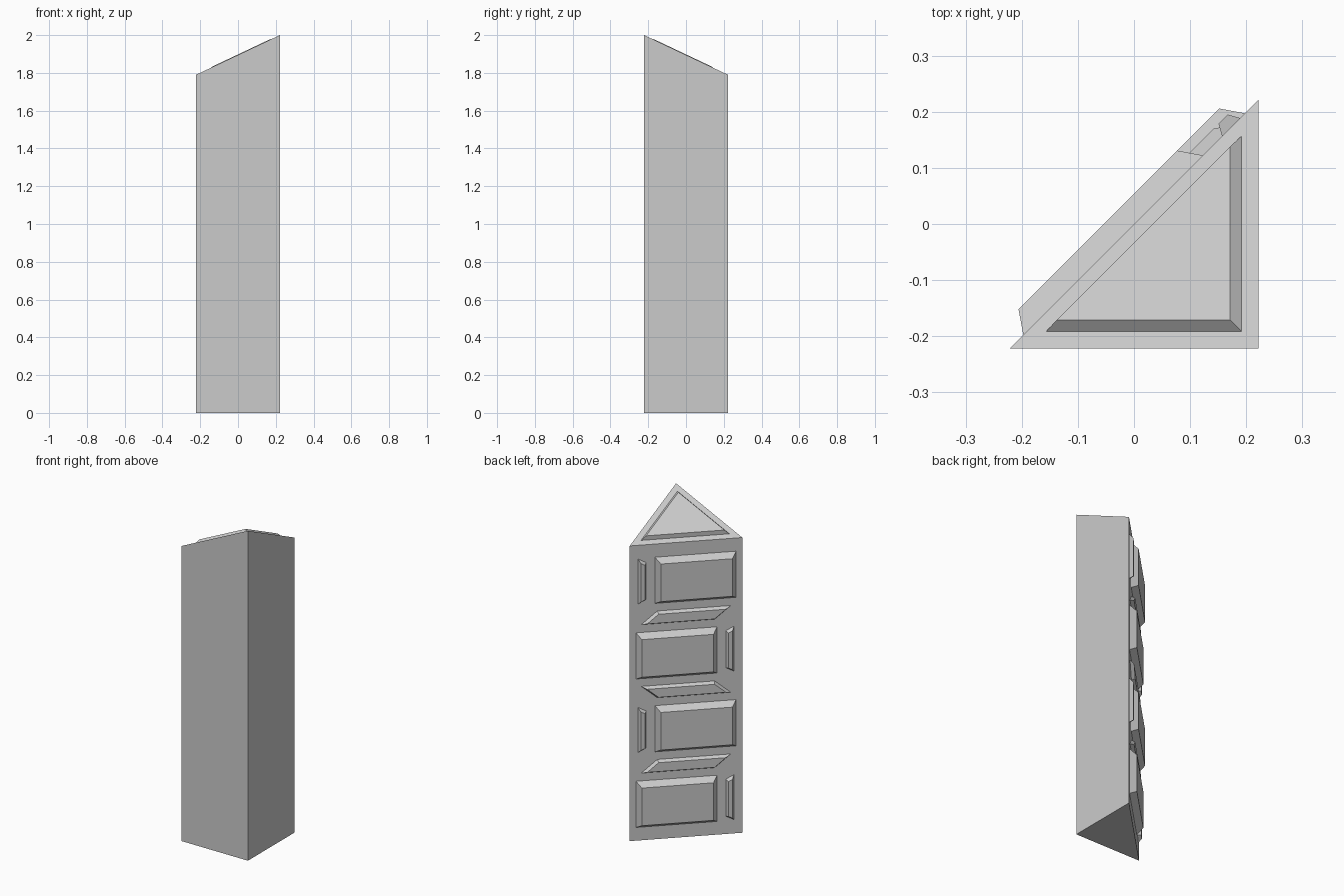
import bpy, bmesh
from mathutils import Vector

if "Cube" in bpy.data.objects:
    bpy.data.objects.remove(bpy.data.objects["Cube"])

H = 0.222                       # half width of the triangular plan
R2 = 2 ** 0.5
LOW, HIGH = 1.79, 2.0           # wall height, peak height
SLOPE = (HIGH - LOW) / (2 * H)


def roof(x, y, lift=0.0):
    """Point on the sloped top, lifted vertically."""
    return (x, y, LOW + SLOPE * (x - y) + lift)


def loft(name, loops):
    """Closed solid through a stack of equal-length point loops."""
    bm = bmesh.new()
    rings = [[bm.verts.new(p) for p in loop] for loop in loops]
    n = len(rings[0])
    for a, b in zip(rings, rings[1:]):
        for i in range(n):
            j = (i + 1) % n
            bm.faces.new((a[i], a[j], b[j], b[i]))
    bm.faces.new(rings[0][::-1])
    bm.faces.new(rings[-1])
    bmesh.ops.recalc_face_normals(bm, faces=bm.faces[:])
    me = bpy.data.meshes.new(name)
    bm.to_mesh(me)
    bm.free()
    ob = bpy.data.objects.new(name, me)
    bpy.context.collection.objects.link(ob)
    return ob


def inset(poly, d):
    """Move every edge of a convex polygon inward by d."""
    pts = [Vector(p) for p in poly]
    mid = sum(pts, Vector((0, 0))) / len(pts)
    out = []
    for i, p in enumerate(pts):
        normals = []
        for a, b in ((pts[i - 1], p), (p, pts[(i + 1) % len(pts)])):
            e = (b - a).normalized()
            m = Vector((-e.y, e.x))
            normals.append(m if m.dot(mid - a) > 0 else -m)
        m1, m2 = normals
        out.append(p + (m1 + m2) * d / (1 + m1.dot(m2)))
    return out


def on_face(p, n):
    """(along, height) on the diagonal wall, pushed outward by n."""
    t, z = p
    return ((t - n) / R2, (t + n) / R2, z)


def stud(name, poly, depth, bevel):
    """Raised bevelled panel on the diagonal wall."""
    loft(name, [[on_face(p, -0.004) for p in poly],
                [on_face(p, 0) for p in poly],
                [on_face(p, depth) for p in inset(poly, bevel)]])


# Triangular column with a sloped top
plan = [(-H, -H), (H, -H), (H, H)]
loft("column", [[(x, y, 0) for x, y in plan], [roof(x, y) for x, y in plan]])

# Raised triangular panel on the sloped top
base = [(-0.157, -0.192), (0.192, -0.192), (0.192, 0.157)]
top = [(-0.138, -0.171), (0.171, -0.171), (0.171, 0.138)]
loft("top_panel", [[roof(x, y, -0.004) for x, y in base],
                   [roof(x, y) for x, y in base],
                   [roof(x, y, 0.027) for x, y in top]])

# Four rows on the diagonal wall, alternately mirrored
for row in range(4):
    zc = 1.57 - 0.45 * row
    s = 1 if row % 2 == 0 else -1
    # large block
    stud(f"large_panel_{row}",
         [(s * 0.173, zc - 0.14), (s * -0.279, zc - 0.14),
          (s * -0.279, zc + 0.14), (s * 0.173, zc + 0.14)], 0.038, 0.026)
    # small trapezoid beside it
    stud(f"side_panel_{row}",
         [(s * 0.267, zc - 0.136), (s * 0.222, zc - 0.112),
          (s * 0.222, zc + 0.112), (s * 0.267, zc + 0.136)], 0.02, 0.011)
    # slanted strip between rows
    if row < 3:
        zs = zc - 0.225
        stud(f"slanted_strip_{row}",
             [(s * 0.25, zs - 0.038), (s * -0.16, zs - 0.038),
              (s * -0.25, zs + 0.038), (s * 0.16, zs + 0.038)], 0.02, 0.011)
